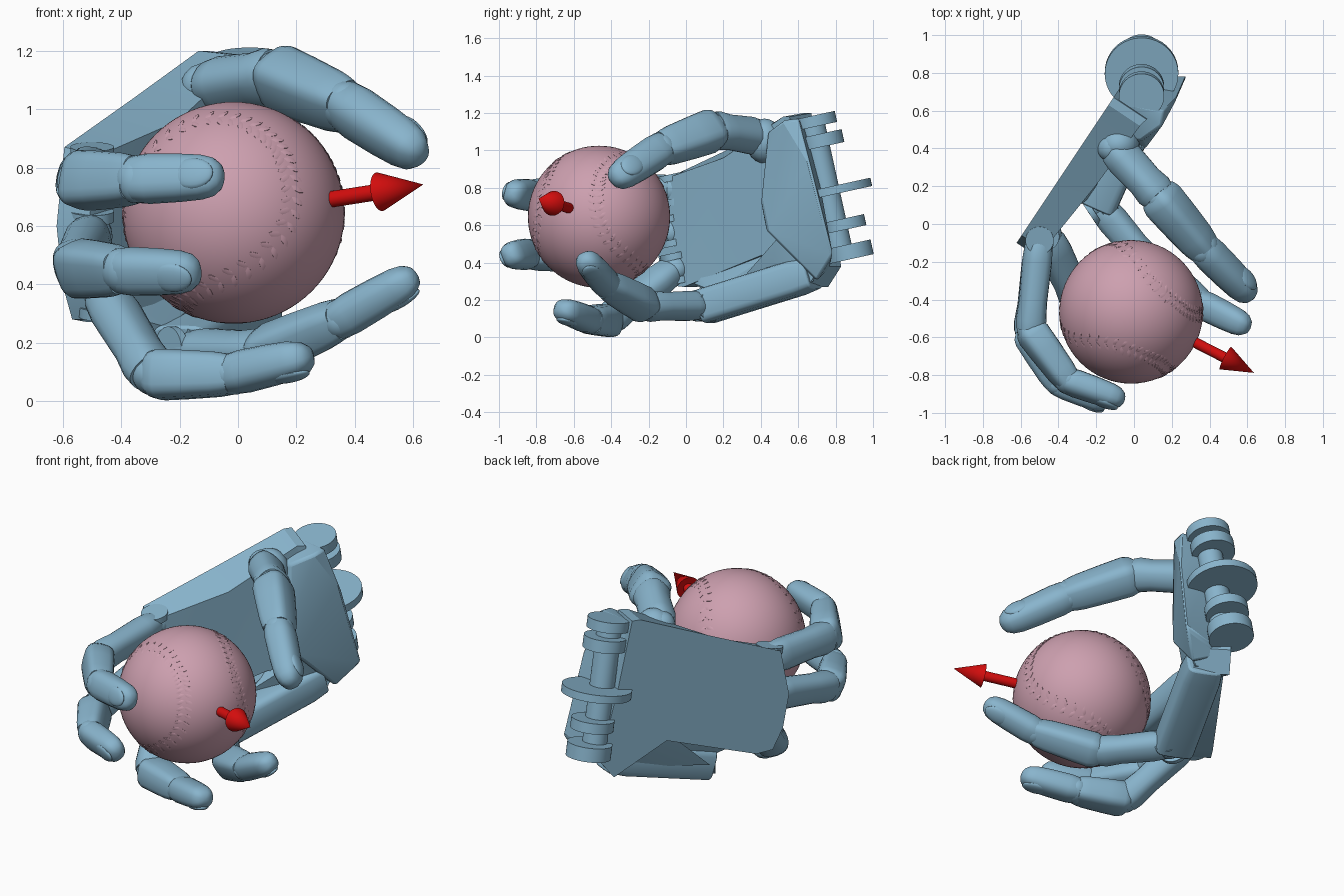
import bpy, bmesh, math
from mathutils import Vector, Matrix

cube = bpy.data.objects.get("Cube")
if cube:
    bpy.data.objects.remove(cube, do_unlink=True)


def material(name, color):
    m = bpy.data.materials.new(name)
    m.use_nodes = True
    m.diffuse_color = (*color, 1)
    m.node_tree.nodes["Principled BSDF"].inputs["Base Color"].default_value = (*color, 1)
    return m


BLUE = material("hand_blue", (0.25, 0.46, 0.61))
PINK = material("ball_pink", (0.61, 0.35, 0.43))
RED = material("arrow_red", (0.65, 0.004, 0.004))

BALL = Vector((-0.015, -0.465, 0.645))
BALL_R = 0.38
HINGE = Vector((0, -0.22, 1)).normalized()   # direction of the wrist and knuckle pins
INWARD = Vector((0.832, -0.555, 0))          # from the back of the hand to the palm


def finish(name, bm, mat, angle=35):
    bmesh.ops.recalc_face_normals(bm, faces=bm.faces)
    mesh = bpy.data.meshes.new(name)
    bm.to_mesh(mesh)
    bm.free()
    mesh.materials.append(mat)
    ob = bpy.data.objects.new(name, mesh)
    bpy.context.collection.objects.link(ob)
    bpy.ops.object.select_all(action='DESELECT')
    ob.select_set(True)
    bpy.context.view_layer.objects.active = ob
    bpy.ops.object.shade_smooth_by_angle(angle=math.radians(angle))
    return ob


def bevel(ob, width):
    mod = ob.modifiers.new("soft_edges", 'BEVEL')
    mod.width, mod.segments = width, 2


def frame(axis, up):
    """Rotation whose z is the axis and whose y leans towards up."""
    z = axis.normalized()
    x = up.cross(z).normalized()
    return Matrix((x, z.cross(x), z)).transposed()


def loft(name, a, b, up, w, h, profile, power=0.75, n=20):
    """Segment from a to b with a rounded-box section scaled along its length."""
    rot, bm, rings = frame(b - a, up), bmesh.new(), []
    for t, s in profile:
        ring = []
        for i in range(n):
            c, d = math.cos(math.tau * i / n), math.sin(math.tau * i / n)
            x = math.copysign(abs(c) ** power, c) * w * s
            y = math.copysign(abs(d) ** power, d) * h * s
            ring.append(bm.verts.new(a.lerp(b, t) + rot @ Vector((x, y, 0))))
        rings.append(ring)
    for r, q in zip(rings, rings[1:]):
        for i in range(n):
            bm.faces.new((r[i], r[(i + 1) % n], q[(i + 1) % n], q[i]))
    bm.faces.new(rings[0])
    bm.faces.new(rings[-1])
    return finish(name, bm, BLUE)


def cylinder(name, a, b, r1, r2, mat, n=32):
    bm = bmesh.new()
    m = Matrix.Translation((a + b) / 2) @ frame(b - a, Vector((0.3, 1, 0.2))).to_4x4()
    bmesh.ops.create_cone(bm, cap_ends=True, segments=n, radius1=r1, radius2=r2,
                          depth=(b - a).length, matrix=m)
    return finish(name, bm, mat)


def hull(name, points):
    bm = bmesh.new()
    for p in points:
        bm.verts.new(p)
    bmesh.ops.convex_hull(bm, input=bm.verts)
    return finish(name, bm, BLUE, 25)


def ellipsoid(name, center, rot, scale):
    bm = bmesh.new()
    m = Matrix.Translation(center) @ rot.to_4x4() @ Matrix.Diagonal((*scale, 1))
    bmesh.ops.create_uvsphere(bm, u_segments=20, v_segments=12, radius=1, matrix=m)
    return finish(name, bm, BLUE)


# Digits: three jointed segments, the last with a nail
PROX = ((0, 0.7), (0.08, 0.9), (0.25, 0.98), (0.7, 0.92), (0.9, 1), (1, 0.92))
MID = ((-0.08, 0.7), (0, 0.95), (0.1, 1.04), (0.4, 1), (0.8, 0.92), (0.92, 0.86), (1, 0.8))
TIP = ((-0.08, 0.85), (0, 0.98), (0.15, 1.04), (0.5, 1), (0.75, 0.93), (0.88, 0.8),
       (0.96, 0.55), (0.99, 0.3), (1, 0.1))


def digit(name, points, w, h):
    p = [Vector(q) for q in points]
    parts = (("base", PROX, 1, 0.8), ("middle", MID, 1.04, 0.6), ("tip", TIP, 0.88, 0.8))
    for i, (part, profile, s, power) in enumerate(parts):
        a, b = p[i], p[i + 1]
        axis = (b - a).normalized()
        out = (a + b) / 2 - BALL
        out = (out - axis * out.dot(axis)).normalized()
        loft(f"{name}_{part}", a, b, out, w * s, h * s, profile, power)
        rot = frame(b - a, out)
        ellipsoid(f"{name}_{part}_joint", a, rot, (w * 0.9, h * 0.9, h * 0.9))
        if part == "tip":
            ellipsoid(f"{name}_nail", a.lerp(b, 0.7) + out * h * s * 0.76, rot,
                      (w * 0.58, h * 0.25, 0.075))


digit("index_finger", ((-0.5, -0.07, 0.79), (-0.55, -0.56, 0.755),
                       (-0.35, -0.83, 0.76), (-0.05, -0.935, 0.77)), 0.093, 0.078)
digit("middle_finger", ((-0.5, -0.08, 0.57), (-0.56, -0.57, 0.455),
                        (-0.4, -0.84, 0.445), (-0.13, -0.95, 0.44)), 0.09, 0.077)
digit("ring_finger", ((-0.46, -0.06, 0.37), (-0.29, -0.42, 0.09),
                      (-0.02, -0.52, 0.092), (0.25, -0.67, 0.155)), 0.092, 0.08)
digit("little_finger", ((-0.18, 0.1, 0.17), (0.08, -0.21, 0.165),
                        (0.35, -0.42, 0.28), (0.61, -0.55, 0.43)), 0.084, 0.077)
digit("thumb", ((-0.11, 0.41, 1.07), (0.13, 0.15, 1.11),
                (0.37, -0.13, 1.01), (0.63, -0.39, 0.84)), 0.102, 0.092)

# Palm slab: flat back outline (y, z), with depth towards the palm and a top that slopes in
outline = ((-0.06, 0.87, 0.14, 0.03), (0.3, 1.04, 0.18, 0.08), (0.63, 1.2, 0.2, 0.02),
           (0.67, 1.2, 0.21, 0.02), (0.74, 0.8, 0.21, 0), (0.83, 0.38, 0.2, 0),
           (0.76, 0.27, 0.2, 0), (0.5, 0.44, 0.17, 0), (0.06, 0.27, 0.13, 0),
           (-0.02, 0.28, 0.13, 0), (-0.07, 0.4, 0.13, 0), (-0.1, 0.6, 0.13, 0))
bm = bmesh.new()
back, front = [], []
for y, z, depth, drop in outline:
    p = Vector((-0.555 + 0.667 * y, y, z))
    back.append(bm.verts.new(p))
    front.append(bm.verts.new(p + INWARD * depth - Vector((0, 0, drop))))
bm.faces.new(back)
bmesh.ops.triangulate(bm, faces=[bm.faces.new(front)])
for i in range(len(back)):
    j = (i + 1) % len(back)
    bm.faces.new((back[i], back[j], front[j], front[i]))
finish("palm_back", bm, BLUE, 25)

# Fleshy pad under the thumb
bevel(hull("thumb_pad", (
    (0.04, 0.44, 1.1), (0.15, 0.52, 1.16), (0.16, 0.6, 1.17), (0.23, 0.67, 0.9),
    (0.28, 0.785, 0.44), (0.06, 0.4, 0.72), (0.08, 0.43, 0.57), (0.17, 0.7, 0.3),
    (-0.2, 0.45, 1.03), (-0.2, 0.45, 0.62), (-0.08, 0.65, 1.18), (0.0, 0.77, 0.37))), 0.015)
ellipsoid("thumb_socket", Vector((-0.08, 0.42, 1.05)), Matrix.Identity(3), (0.11, 0.1, 0.12))

# Separate bone block leading to the little finger
start, end = Vector((0.06, 0.68, 0.345)), Vector((-0.2, 0.1, 0.165))
bevel(loft("little_finger_palm", start, end, Vector((0, 0, 1)), 0.11, 0.095,
           ((0, 0.9), (0.15, 1), (1, 1)), 0.45), 0.01)
hull("lower_palm_bridge", (
    (0.13, 0.68, 0.3), (0.0, 0.45, 0.3), (0.08, 0.48, 0.52), (0.2, 0.74, 0.55),
    (-0.12, 0.6, 0.35), (-0.2, 0.5, 0.5), (-0.3, 0.2, 0.2), (-0.02, 0.7, 0.3)))
# Web closing the gap between the slab and the block
hull("lower_palm_web", (
    (-0.4, 0.04, 0.36), (-0.38, 0.04, 0.29), (-0.26, 0.14, 0.22), (-0.23, 0.14, 0.25),
    (-0.05, 0.5, 0.36), (-0.05, 0.5, 0.47), (-0.16, 0.5, 0.5), (-0.14, 0.5, 0.4)))

# Knuckle lugs along the front edge of the palm
for name, center in (("index", (-0.5, -0.07, 0.79)), ("middle", (-0.5, -0.08, 0.57)),
                     ("ring", (-0.47, -0.05, 0.37))):
    c = Vector(center)
    for side, k in (("upper", 1), ("lower", -1)):
        m = c + HINGE * 0.065 * k
        cylinder(f"{name}_{side}_lug", m - HINGE * 0.018, m + HINGE * 0.018, 0.075, 0.075, BLUE)
    cylinder(f"{name}_pin", c - HINGE * 0.07, c + HINGE * 0.07, 0.055, 0.055, BLUE)
c = Vector((-0.18, 0.1, 0.17))
pin = Vector((0.012, 0.008, 0))
for k in (-4, 0, 4):
    cylinder("little_finger_lug", c + pin * (k - 1), c + pin * (k + 1), 0.085, 0.085, BLUE)

# Wrist hinge: round plates on a core pin
wrist = Vector((0.04, 0.8, 0.79))
core = wrist - Vector((0, 0.05, 0))
cylinder("wrist_pin", core - HINGE * 0.36, core + HINGE * 0.38, 0.07, 0.07, BLUE)
for along, shift, radius, thick in ((0.375, -0.035, 0.12, 0.06), (0.27, -0.02, 0.12, 0.07),
                                    (0.0, 0, 0.195, 0.045), (-0.19, 0, 0.12, 0.06),
                                    (-0.34, 0, 0.125, 0.08)):
    m = wrist + HINGE * along + Vector((0, shift, 0))
    cylinder("wrist_plate", m - HINGE * thick / 2, m + HINGE * thick / 2, radius, radius, BLUE, 40)

# Ball with a double row of raised stitches
bm = bmesh.new()
bmesh.ops.create_uvsphere(bm, u_segments=64, v_segments=40, radius=BALL_R,
                          matrix=Matrix.Translation(BALL))
turn = Matrix.Rotation(math.radians(60), 3, 'Z') @ Matrix.Rotation(math.radians(50), 3, 'X')


def seam(t):
    theta = math.pi / 2 - (math.pi / 2 - 0.42) * math.cos(t)
    phi = t / 2 + 0.42 * math.sin(2 * t)
    return turn @ Vector((math.sin(theta) * math.cos(phi), math.sin(theta) * math.sin(phi),
                          math.cos(theta)))


COUNT = 100
for i in range(COUNT):
    t = 4 * math.pi * i / COUNT
    n = seam(t)
    along = (seam(t + 0.01) - n).normalized()
    side = n.cross(along)
    for k in (-1, 1):
        p = (n + side * 0.06 * k).normalized()
        m = (Matrix.Translation(BALL + p * BALL_R) @ frame(side * k + along * 0.5, p).to_4x4()
             @ Matrix.Diagonal((0.011, 0.003, 0.026, 1)))
        bmesh.ops.create_icosphere(bm, subdivisions=1, radius=1, matrix=m)
finish("ball", bm, PINK, 60)

# Arrow leaving the ball
tail, neck, tip = (Vector(v) for v in ((0.28, -0.605, 0.685), (0.485, -0.71, 0.717),
                                       (0.635, -0.788, 0.742)))
cylinder("arrow_shaft", tail, neck, 0.028, 0.028, RED)
cylinder("arrow_head", neck, tip, 0.067, 0.0, RED)
